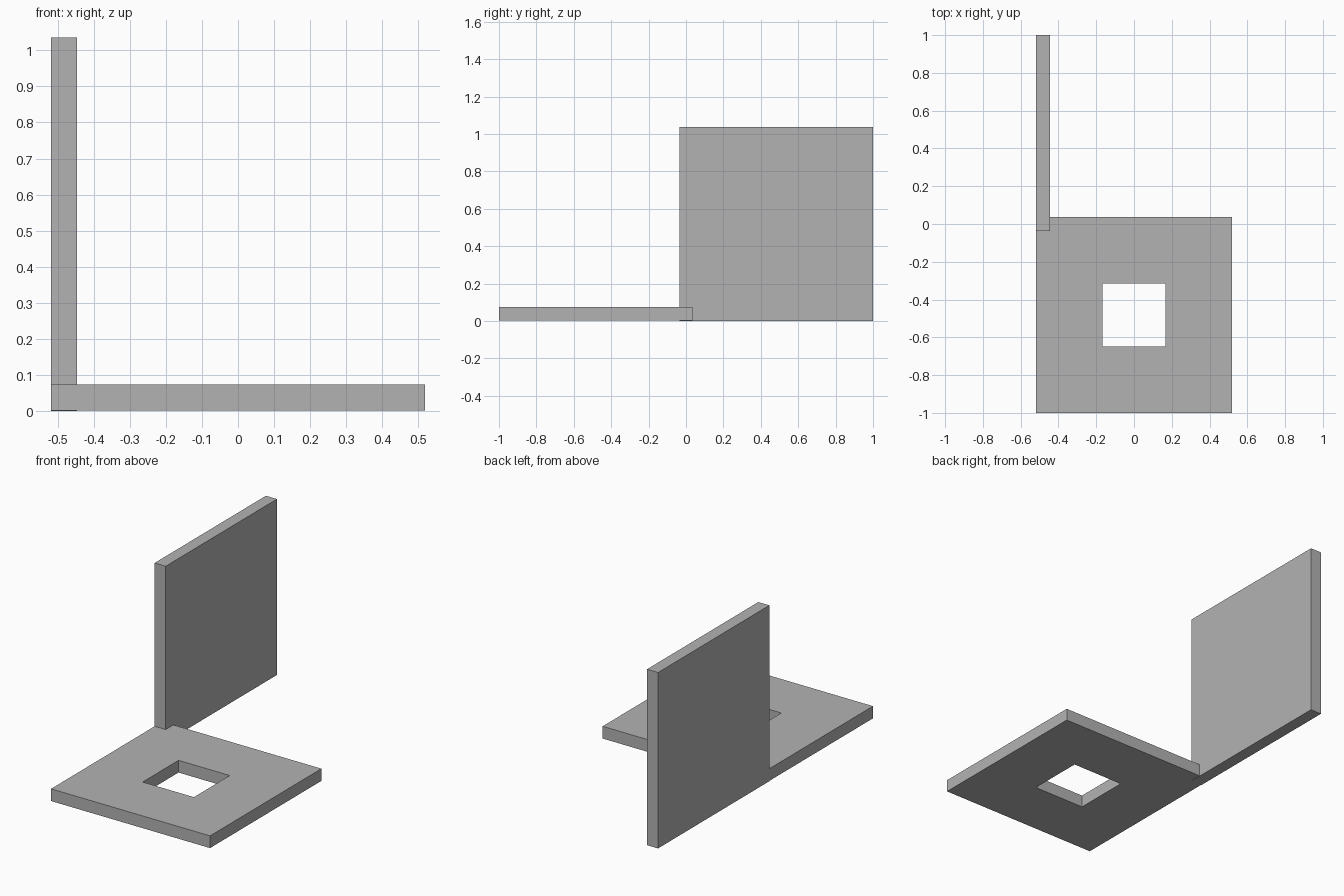
import bpy
import bmesh

default = bpy.data.objects.get("Cube")
if default:
    bpy.data.objects.remove(default, do_unlink=True)

SIZE, THICK = 1.036, 0.072
HALF = SIZE / 2
LIFT = 0.002      # floor slab sits a hair above the wall's lower edge
HOLE = 0.167      # half width of the square opening

grey = bpy.data.materials.new("plain grey")
grey.use_nodes = True
colour = (0.45, 0.45, 0.45, 1)
grey.diffuse_color = colour
grey.node_tree.nodes["Principled BSDF"].inputs["Base Color"].default_value = colour


def add_object(name, bm):
    bmesh.ops.recalc_face_normals(bm, faces=bm.faces)
    mesh = bpy.data.meshes.new(name)
    bm.to_mesh(mesh)
    bm.free()
    mesh.materials.append(grey)
    obj = bpy.data.objects.new(name, mesh)
    bpy.context.collection.objects.link(obj)
    return obj


def square(bm, half, z):
    corners = [(-1, -1), (1, -1), (1, 1), (-1, 1)]
    return [bm.verts.new((x * half, y * half, z)) for x, y in corners]


# Floor slab: a square ring with a central opening
bm = bmesh.new()
rings = [square(bm, HALF, 0), square(bm, HALF, THICK),
         square(bm, HOLE, THICK), square(bm, HOLE, 0)]
for a, b in zip(rings, rings[1:] + rings[:1]):
    for i in range(4):
        j = (i + 1) % 4
        bm.faces.new((a[i], a[j], b[j], b[i]))
floor_slab = add_object("floor_slab", bm)
floor_slab.location = (0, HALF - 1, LIFT)

# Upright wall: overlaps the slab's back right corner
bm = bmesh.new()
bmesh.ops.create_cube(bm, size=1)
bmesh.ops.scale(bm, vec=(THICK, SIZE, SIZE), verts=bm.verts)
upright_wall = add_object("upright_wall", bm)
upright_wall.location = (THICK / 2 - HALF, 1 - HALF, HALF)
